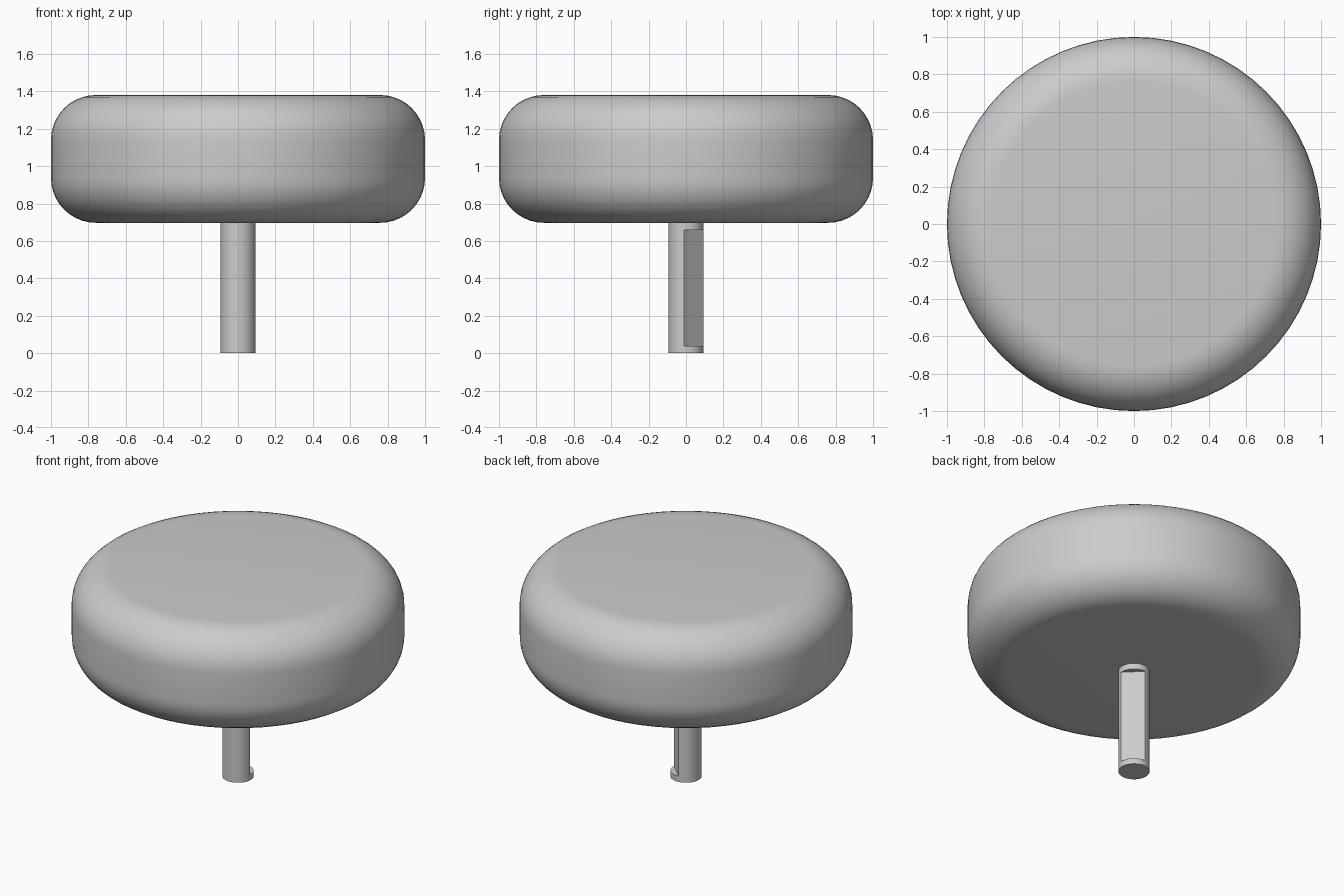
import bpy, bmesh, math
from mathutils import Vector

if "Cube" in bpy.data.objects:
    bpy.data.objects.remove(bpy.data.objects["Cube"])

GREY = (0.6, 0.6, 0.6, 1.0)
mat = bpy.data.materials.new("plain grey")
mat.use_nodes = True
mat.diffuse_color = GREY
mat.node_tree.nodes["Principled BSDF"].inputs["Base Color"].default_value = GREY


def finish(name, bm, angle):
    bmesh.ops.recalc_face_normals(bm, faces=bm.faces)
    mesh = bpy.data.meshes.new(name)
    bm.to_mesh(mesh)
    bm.free()
    mesh.materials.append(mat)
    obj = bpy.data.objects.new(name, mesh)
    bpy.context.collection.objects.link(obj)
    bpy.ops.object.select_all(action='DESELECT')
    obj.select_set(True)
    bpy.context.view_layer.objects.active = obj
    bpy.ops.object.shade_smooth_by_angle(angle=math.radians(angle))
    return obj


def cylinder(radius, bottom, top, sides):
    bm = bmesh.new()
    bmesh.ops.create_cone(bm, cap_ends=True, segments=sides, radius1=radius,
                          radius2=radius, depth=top - bottom)
    bmesh.ops.translate(bm, verts=bm.verts, vec=(0, 0, (top + bottom) / 2))
    return bm


# Thick round head with both rims rounded over
bm = cylinder(1.0, 0.697, 1.38, 64)
rims = [e for e in bm.edges if abs(e.verts[0].co.z - e.verts[1].co.z) < 0.001]
bmesh.ops.bevel(bm, geom=rims, offset=0.24, offset_type='OFFSET',
                segments=10, profile=0.5, affect='EDGES')
finish("round_head", bm, 30)

# Thin shaft, running a little way into the head
shaft = finish("shaft", cylinder(0.094, 0.0, 0.75, 32), 30)

# Cutter for the flat on the diagonal side of the shaft
diagonal = Vector((1, 1, 0)).normalized()
bm = bmesh.new()
bmesh.ops.create_cube(bm, size=1)
bmesh.ops.scale(bm, verts=bm.verts, vec=(0.2, 0.4, 0.62))
bmesh.ops.rotate(bm, verts=bm.verts, cent=(0, 0, 0),
                 matrix=diagonal.to_track_quat('X', 'Z').to_matrix())
bmesh.ops.translate(bm, verts=bm.verts, vec=diagonal * 0.159 + Vector((0, 0, 0.348)))
cutter = finish("flat_cutter", bm, 30)
cutter.hide_render = True
cutter.hide_set(True)

cut = shaft.modifiers.new("flat", 'BOOLEAN')
cut.operation = 'DIFFERENCE'
cut.solver = 'EXACT'
cut.object = cutter
bpy.context.view_layer.objects.active = shaft
shaft.select_set(True)
# Cut first, then keep the flat's edges sharp
while shaft.modifiers[0] != cut:
    bpy.ops.object.modifier_move_up(modifier=cut.name)
bpy.ops.object.modifier_apply(modifier=cut.name)
bpy.data.objects.remove(cutter)
bpy.ops.object.shade_smooth_by_angle(angle=math.radians(30))
